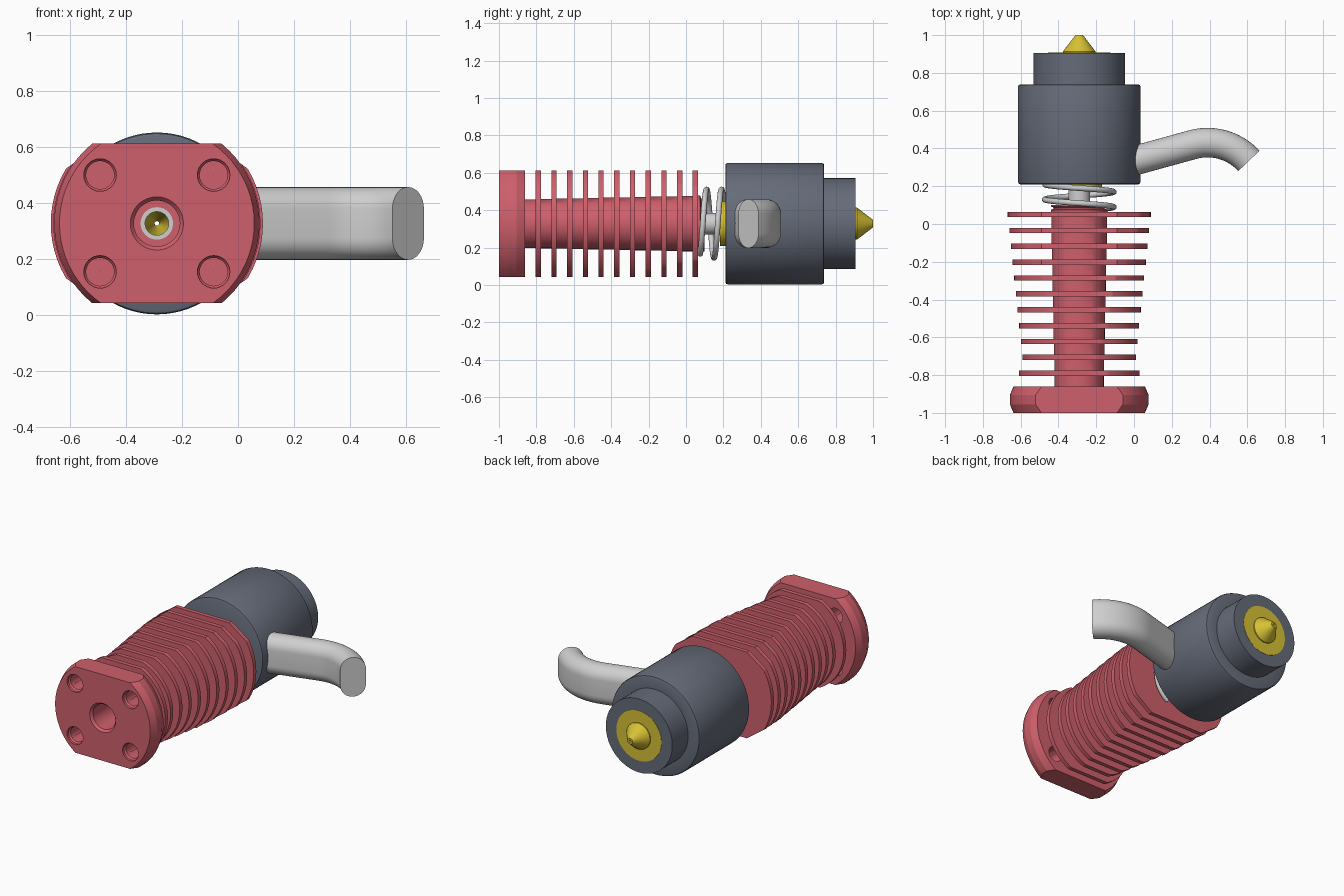
import bpy, bmesh
from math import sin, cos, pi, radians
from mathutils import Vector

if "Cube" in bpy.data.objects:
    bpy.data.objects.remove(bpy.data.objects["Cube"])

CX, CZ = -0.29, 0.328      # main axis, running along y
HALF_FLAT = 0.285          # half height between the flats


def material(name, rgb):
    m = bpy.data.materials.new(name)
    m.use_nodes = True
    color = (*rgb, 1)
    m.diffuse_color = color
    m.node_tree.nodes["Principled BSDF"].inputs["Base Color"].default_value = color
    return m


RED = material("red anodised metal", (0.62, 0.115, 0.15))
SLATE = material("slate silicone", (0.13, 0.147, 0.19))
BRASS = material("yellow brass", (0.68, 0.53, 0.035))
STEEL = material("light grey", (0.62, 0.62, 0.62))


def finish(name, bm, mat, angle=30):
    bmesh.ops.recalc_face_normals(bm, faces=bm.faces[:])
    mesh = bpy.data.meshes.new(name)
    bm.to_mesh(mesh)
    bm.free()
    obj = bpy.data.objects.new(name, mesh)
    bpy.context.collection.objects.link(obj)
    mesh.materials.append(mat)
    smooth(obj, angle)
    return obj


def smooth(obj, angle=30):
    bpy.ops.object.select_all(action='DESELECT')
    obj.select_set(True)
    bpy.context.view_layer.objects.active = obj
    bpy.ops.object.shade_smooth_by_angle(angle=radians(angle))


def bridge(bm, rings, closed):
    """Join rings of vertices with quads; rings wrap around when closed."""
    n = len(rings[0])
    for k in range(len(rings) if closed else len(rings) - 1):
        a, b = rings[k], rings[(k + 1) % len(rings)]
        for i in range(n):
            j = (i + 1) % n
            bm.faces.new((a[i], a[j], b[j], b[i]))


def lathe(profile, cx=CX, cz=CZ, segments=72):
    """Revolve a closed (radius, y) profile about an axis along y."""
    bm = bmesh.new()
    rings = []
    for s in range(segments):
        a = 2 * pi * s / segments
        rings.append([bm.verts.new((cx + r * cos(a), y, cz + r * sin(a)))
                      for r, y in profile])
    bridge(bm, rings, True)
    return bm


def slice_off(bm, normal, distance):
    """Remove everything beyond a plane facing away from the main axis."""
    n = Vector(normal).normalized()
    cut = bmesh.ops.bisect_plane(
        bm, geom=bm.verts[:] + bm.edges[:] + bm.faces[:], dist=1e-5,
        plane_co=Vector((CX, 0, CZ)) + n * distance, plane_no=n, clear_outer=True)
    edges = [e for e in cut["geom_cut"] if isinstance(e, bmesh.types.BMEdge)]
    bmesh.ops.holes_fill(bm, edges=edges, sides=0)


def sweep(path, section, up):
    """Carry a (side, up) section along a path and cap both ends."""
    bm = bmesh.new()
    rings = []
    for k, p in enumerate(path):
        t = (path[min(k + 1, len(path) - 1)] - path[max(k - 1, 0)]).normalized()
        side = t.cross(up).normalized()
        top = side.cross(t)
        rings.append([bm.verts.new(p + side * u + top * v) for u, v in section])
    bridge(bm, rings, False)
    bm.faces.new(rings[0])
    bm.faces.new(rings[-1])
    return bm


# Mounting flange: chamfered disc with two flats
bm = lathe([(0.095, -1), (0.348, -1), (0.367, -0.955), (0.367, -0.905),
            (0.348, -0.86), (0.082, -0.86), (0.082, -0.985)])
for s in (-1, 1):
    slice_off(bm, (0, 0, s), HALF_FLAT)
flange = finish("mounting_flange", bm, RED, 20)

# Four screw holes through the flange
for sx in (-1, 1):
    for sz in (-1, 1):
        bm = lathe([(0.001, -1.02), (0.058, -1.02), (0.058, -0.985), (0.05, -0.975),
                    (0.05, -0.84), (0.001, -0.84)],
                   CX + sx * 0.203, CZ + sz * 0.173, 32)
        cutter = finish("screw_hole_cutter", bm, RED)
        cutter.hide_render = True
        mod = flange.modifiers.new("screw hole", 'BOOLEAN')
        mod.operation, mod.object = 'DIFFERENCE', cutter
        bpy.context.view_layer.objects.active = flange
        bpy.ops.object.modifier_apply(modifier=mod.name)
        bpy.data.objects.remove(cutter)
smooth(flange, 20)

# Heat sink: stepped core, widening fins and a bore
profile = [(0.082, -0.86)]
start = -0.86
for i in range(11):
    y = -0.79 + 0.084 * i
    core = 0.13 + 0.0018 * i
    fin = 0.32 if i == 0 else 0.3 + 0.0088 * (i - 1)
    profile += [(core, start), (core, y - 0.014), (fin, y - 0.014),
                (fin, y + 0.014), (core + 0.0018, y + 0.014)]
    start = y + 0.014
profile += [(0.15, 0.075), (0.135, 0.08), (0.135, 0.088), (0.15, 0.092), (0.15, 0.1),
            (0.058, 0.1), (0.058, -0.1), (0.082, -0.1)]
bm = lathe(profile)
for s in (-1, 1):
    slice_off(bm, (0, 0, s), HALF_FLAT)
    for sx in (-1, 1):
        slice_off(bm, (sx * 0.58, 0, s * 0.815), 0.348)
finish("finned_heat_sink", bm, RED)

# Thin tube between the heat sink and the heater
finish("heat_break_tube", lathe([(0.042, -0.1), (0.058, -0.1), (0.058, 0.25),
                                 (0.042, 0.25)]), STEEL)

# Brass heater core with conical nozzle and narrow outlet
finish("brass_core_and_nozzle", lathe(
    [(0.045, 0.182), (0.12, 0.182), (0.12, 0.3), (0.165, 0.3), (0.165, 0.907),
     (0.086, 0.907), (0.086, 0.914), (0.02, 1), (0.008, 1), (0.008, 0.93),
     (0.045, 0.8)]), BRASS)

# Soft sleeve around the heater, with rounded rims
finish("heater_sleeve", lathe(
    [(0.12, 0.21), (0.312, 0.21), (0.321, 0.214), (0.325, 0.224), (0.325, 0.726),
     (0.321, 0.735), (0.312, 0.739), (0.243, 0.739), (0.243, 0.905), (0.165, 0.905),
     (0.165, 0.3), (0.12, 0.3)]), SLATE, 40)

# Coil spring
path = []
for k in range(121):
    a = -0.35 * pi + 3.3 * pi * k / 120
    path.append(Vector((CX + 0.183 * cos(a), 0.09 + 0.04 * a / pi, CZ + 0.183 * sin(a))))
wire = [(0.015 * cos(2 * pi * i / 12), 0.015 * sin(2 * pi * i / 12)) for i in range(12)]
finish("coil_spring", sweep(path, wire, Vector((0, 1, 0))), STEEL, 50)

# Flat cable conduit: straight run, then a bend toward the front
R, begin, end = 0.297, radians(15.4), radians(-47.6)
bend = Vector((0.31, 0.42, CZ))
path = [bend - Vector((cos(begin), sin(begin), 0)) * d for d in (0.39, 0.02)]
for k in range(25):
    a = begin + (end - begin) * k / 24
    path.append(bend + Vector((sin(begin) - sin(a), cos(a) - cos(begin), 0)) * R)
half_width, straight = 0.078, 0.052
section = []
for s in (1, -1):
    for k in range(17):
        a = pi * k / 16
        section.append((s * half_width * cos(a), s * (straight + half_width * sin(a))))
finish("cable_conduit", sweep(path, section, Vector((0, 0, 1))), STEEL)
